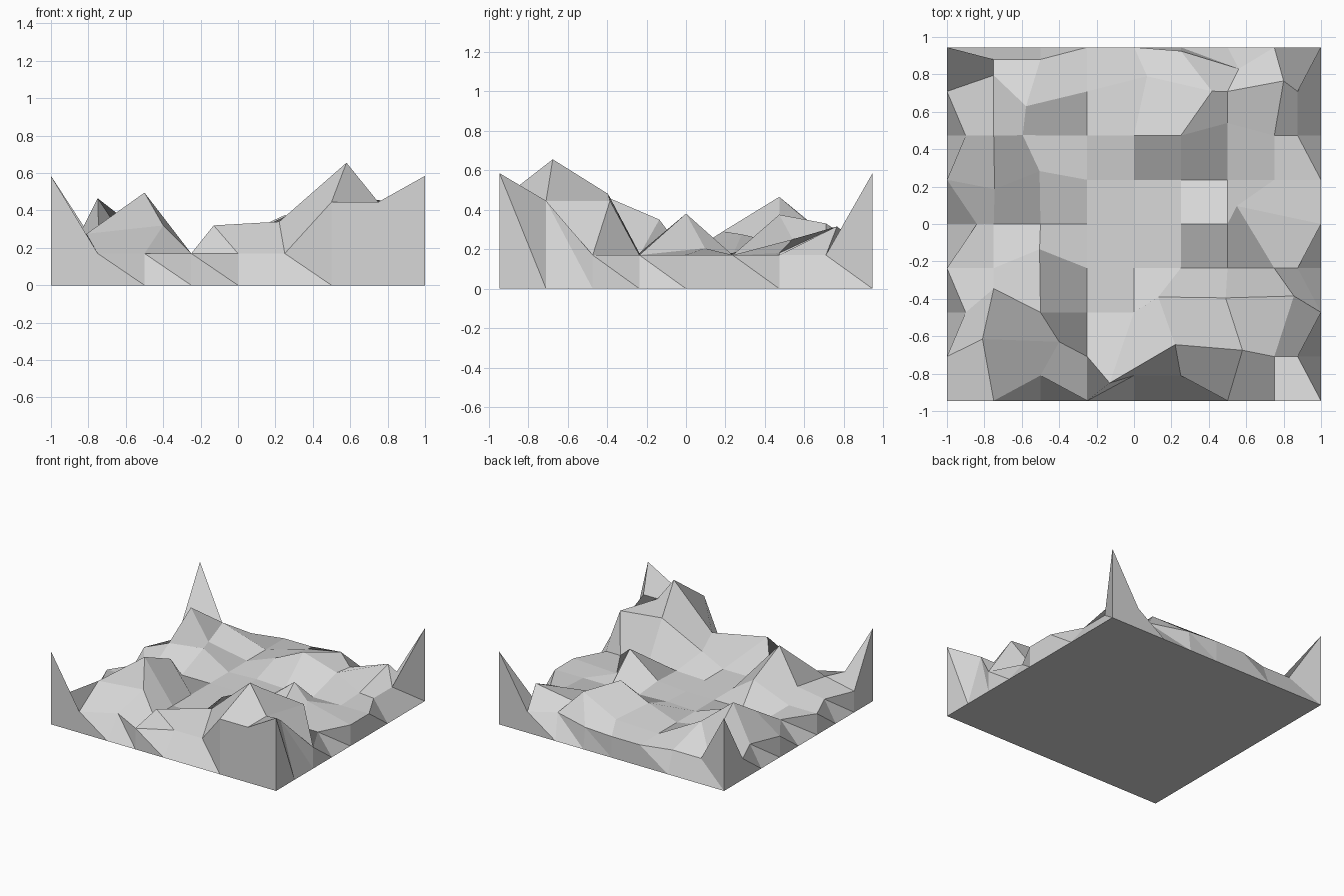
import bpy, bmesh

if "Cube" in bpy.data.objects:
    bpy.data.objects.remove(bpy.data.objects["Cube"])

N = 8                      # cells per side
HALF_X, HALF_Y = 1.0, 0.945
LOW = 0.17                 # lowest ground level

stone = bpy.data.materials.new("light grey")
stone.diffuse_color = (0.68, 0.68, 0.68, 1)
stone.use_nodes = True
stone.node_tree.nodes["Principled BSDF"].inputs["Base Color"].default_value = stone.diffuse_color

# Peaks and bumps that stay on their grid point: (column, row): height
raised = {
    (6, 0): .445, (7, 0): .445, (7, 1): .445, (8, 1): .445,
    (2, 2): .495, (5, 3): .18, (5, 4): .19,
    (6, 4): .38, (4, 5): .18, (1, 6): .465, (4, 6): .26,
    (5, 6): .375, (7, 6): .18, (6, 7): .23,
}
for corner in ((0, 0), (N, 0), (0, N), (N, N)):
    raised[corner] = .585

# Crags pushed sideways: (column, row): (x, y, height)
crags = {
    (1, 1): (-.81, -.615, .275), (2, 1): (-.40, -.63, .32),
    (4, 1): (-.13, -.85, .32), (5, 1): (.22, -.645, .34),
    (6, 1): (.58, -.675, .655), (1, 2): (-.75, -.345, .28),
    (5, 2): (.13, -.39, .31), (6, 2): (.49, -.395, .48),
    (7, 2): (.855, -.385, .445), (2, 3): (-.505, -.135, .35),
    (7, 4): (.55, .096, .205), (1, 5): (-.745, .187, .29),
    (2, 5): (-.505, .283, .275), (2, 6): (-.595, .475, .23),
    (6, 6): (.50, .54, .25), (1, 7): (-.75, .795, .2),
    (2, 7): (-.577, .63, .33), (4, 7): (.07, .79, .23),
    (5, 7): (.417, .71, .33), (7, 7): (.80, .765, .315),
    (6, 8): (.56, .83, LOW),
}

# How far the rim leans inward at some points of each side
lean_front = {2: .135, 4: .135, 5: .135}
lean_back = {1: .065, 2: .065, 5: .02}
lean_left = {2: .1, 4: .16, 6: .1}
lean_right = {1: .125, 3: .125, 6: .125, 7: .125}


def grid_xy(i, j):
    return (2 * i / N - 1) * HALF_X, (2 * j / N - 1) * HALF_Y


def ground_point(i, j):
    if (i, j) in crags:
        return crags[i, j]
    x, y = grid_xy(i, j)
    if j == 0:
        y += lean_front.get(i, 0)
    if j == N:
        y -= lean_back.get(i, 0)
    if i == 0:
        x += lean_left.get(j, 0)
    if i == N:
        x -= lean_right.get(j, 0)
    return x, y, raised.get((i, j), LOW)


bm = bmesh.new()

# Rocky ground; the fold direction of the cells alternates like a checkerboard
top = {(i, j): bm.verts.new(ground_point(i, j))
       for i in range(N + 1) for j in range(N + 1)}
for i in range(N):
    for j in range(N):
        cell = [top[i, j], top[i + 1, j], top[i + 1, j + 1], top[i, j + 1]]
        if (i + j) % 2:
            cell = cell[1:] + cell[:1]
        bm.faces.new(cell)

# Side walls, each panel folded once, and flat underside
rim = ([(i, 0) for i in range(N)] + [(N, j) for j in range(N)]
       + [(i, N) for i in range(N, 0, -1)] + [(0, j) for j in range(N, 0, -1)])
base = [bm.verts.new((*grid_xy(*p), 0)) for p in rim]
for k, p in enumerate(rim):
    n = (k + 1) % len(rim)
    bm.faces.new([base[n], top[rim[n]], top[p]])
    bm.faces.new([base[n], top[p], base[k]])
bm.faces.new(base[::-1])

mesh = bpy.data.meshes.new("rocky_ground")
bm.to_mesh(mesh)
bm.free()
mesh.materials.append(stone)
ground = bpy.data.objects.new("rocky_ground", mesh)
bpy.context.collection.objects.link(ground)
